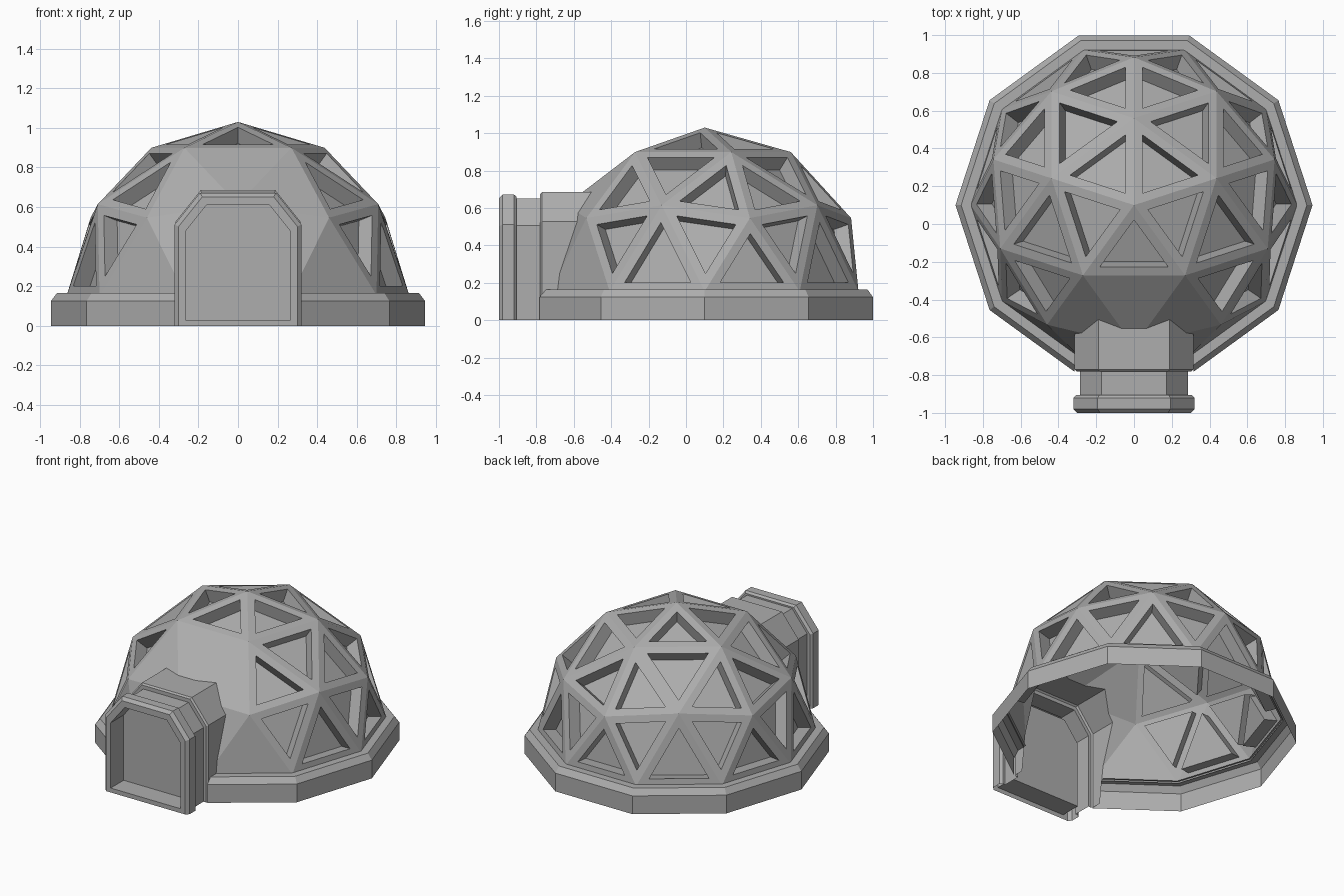
import bpy, bmesh
from math import sin, cos, pi
from mathutils import Vector, Matrix

if "Cube" in bpy.data.objects:
    bpy.data.objects.remove(bpy.data.objects["Cube"])

CENTRE = Vector((0, 0.1, 0.155))   # dome centre
RADIUS = 0.875
HW, TOP = 0.315, 0.685             # porch half width and height

grey = bpy.data.materials.new("dark_grey")
grey.diffuse_color = (0.42, 0.42, 0.42, 1)
grey.use_nodes = True
grey.node_tree.nodes["Principled BSDF"].inputs["Base Color"].default_value = grey.diffuse_color


def finish(bm, name):
    bmesh.ops.remove_doubles(bm, verts=bm.verts, dist=0.0002)
    mesh = bpy.data.meshes.new(name)
    bm.to_mesh(mesh)
    bm.free()
    mesh.materials.append(grey)
    obj = bpy.data.objects.new(name, mesh)
    bpy.context.collection.objects.link(obj)
    return obj


def trim(bm, faces, planes):
    """Cut the faces by every plane, then drop what lies behind all of them."""
    geom = set(faces)
    for f in faces:
        geom.update(f.edges)
        geom.update(f.verts)
    geom = list(geom)
    for co, no in planes:
        geom = bmesh.ops.bisect_plane(bm, geom=geom, dist=1e-5, plane_co=co, plane_no=no)["geom"]
    doomed = [g for g in geom if isinstance(g, bmesh.types.BMFace)
              and all((g.calc_center_median() - co).dot(no) < 1e-4 for co, no in planes)]
    bmesh.ops.delete(bm, geom=doomed, context='FACES')


def loft(bm, loops, closed):
    """Bridge equal-length loops of points with quads; returns the last loop."""
    rings = [[bm.verts.new(p) for p in lp] for lp in loops]
    n = len(rings[0])
    for a, b in zip(rings, rings[1:]):
        for i in range(n if closed else n - 1):
            j = (i + 1) % n
            bm.faces.new((a[i], a[j], b[j], b[i]))
    return rings[-1]


def arch(y, w, h, base=0.0):
    """Doorway outline with cut-off upper corners."""
    cx, cz = w * 0.4, w * 0.5
    half = [(w, base), (w, h - cz), (w - cx, h)]
    pts = half + [(-x, z) for x, z in reversed(half)]
    return [Vector((x, y, z)) for x, z in pts]


# Planes bounding the passage through the dome
chamfer = Vector((HW * 0.5, 0, HW * 0.4)).normalized()
prism = [(Vector((0, 0, TOP)), Vector((0, 0, 1))), (Vector((0, 0, 0)), Vector((0, 1, 0)))]
for s in (1, -1):
    prism.append((Vector((s * HW, 0, 0)), Vector((s, 0, 0))))
    prism.append((Vector((s * HW, 0, TOP - HW * 0.5)), Vector((s * chamfer.x, 0, chamfer.z))))

# Geodesic dome: upper half of a two-frequency sphere, foot drawn in slightly
bm = bmesh.new()
bmesh.ops.create_icosphere(bm, subdivisions=2, radius=RADIUS, matrix=Matrix.Rotation(pi / 2, 4, 'Z'))
bmesh.ops.delete(bm, geom=[v for v in bm.verts if v.co.z < -0.01], context='VERTS')
for v in bm.verts:
    if v.co.z < 0.01:
        v.co *= 0.988
bmesh.ops.translate(bm, verts=bm.verts, vec=CENTRE)
bm.normal_update()
front = [f for f in bm.faces if f.calc_center_median().y < -0.38]
windows = [f for f in bm.faces if f not in front]
dome_planes = [(f.calc_center_median(), f.normal.copy()) for f in front]

# Recessed triangular windows everywhere but around the porch
bmesh.ops.inset_individual(bm, faces=windows, thickness=0.047, use_even_offset=True)
bm.normal_update()
bmesh.ops.inset_individual(bm, faces=windows, thickness=0.0005, depth=-0.085, use_even_offset=True)
trim(bm, front, prism)
finish(bm, "dome")

# Ten-sided base ring, open where the porch passes through
bm = bmesh.new()
ring = [[Vector((r * cos(i * pi / 5), 0.1 + r * sin(i * pi / 5), z)) for i in range(10)]
        for r, z in ((0.945, 0), (0.945, 0.125), (0.915, 0.165), (0.85, 0.165))]
loft(bm, ring, True)
bm.normal_update()
trim(bm, [f for f in bm.faces if f.calc_center_median().y < -0.5], prism)
finish(bm, "base_ring")

# Porch: wide section, narrow neck, trimmed to the dome surface
bm = bmesh.new()
loft(bm, [arch(*s) for s in ((-0.3, HW, TOP), (-0.77, HW, TOP), (-0.78, 0.305, 0.675),
                             (-0.78, 0.285, 0.65), (-0.905, 0.285, 0.65))], False)
bm.normal_update()
trim(bm, [f for f in bm.faces if f.calc_center_median().y > -0.7], dome_planes)
finish(bm, "porch")

# Door frame with bevelled rim and recessed door
bm = bmesh.new()
loft(bm, [arch(*s) for s in ((-0.905, 0.285, 0.65), (-0.905, 0.305, 0.66), (-0.92, 0.32, 0.672),
                             (-0.98, 0.32, 0.672), (-1.0, 0.3, 0.652))], False)
last = loft(bm, [arch(*s) for s in ((-1.0, 0.3, 0.652), (-1.0, 0.265, 0.61, 0.03),
                                    (-0.86, 0.265, 0.61, 0.03))], True)
bm.faces.new(last)
bmesh.ops.remove_doubles(bm, verts=bm.verts, dist=0.0002)
bmesh.ops.recalc_face_normals(bm, faces=bm.faces)
finish(bm, "door_frame")
